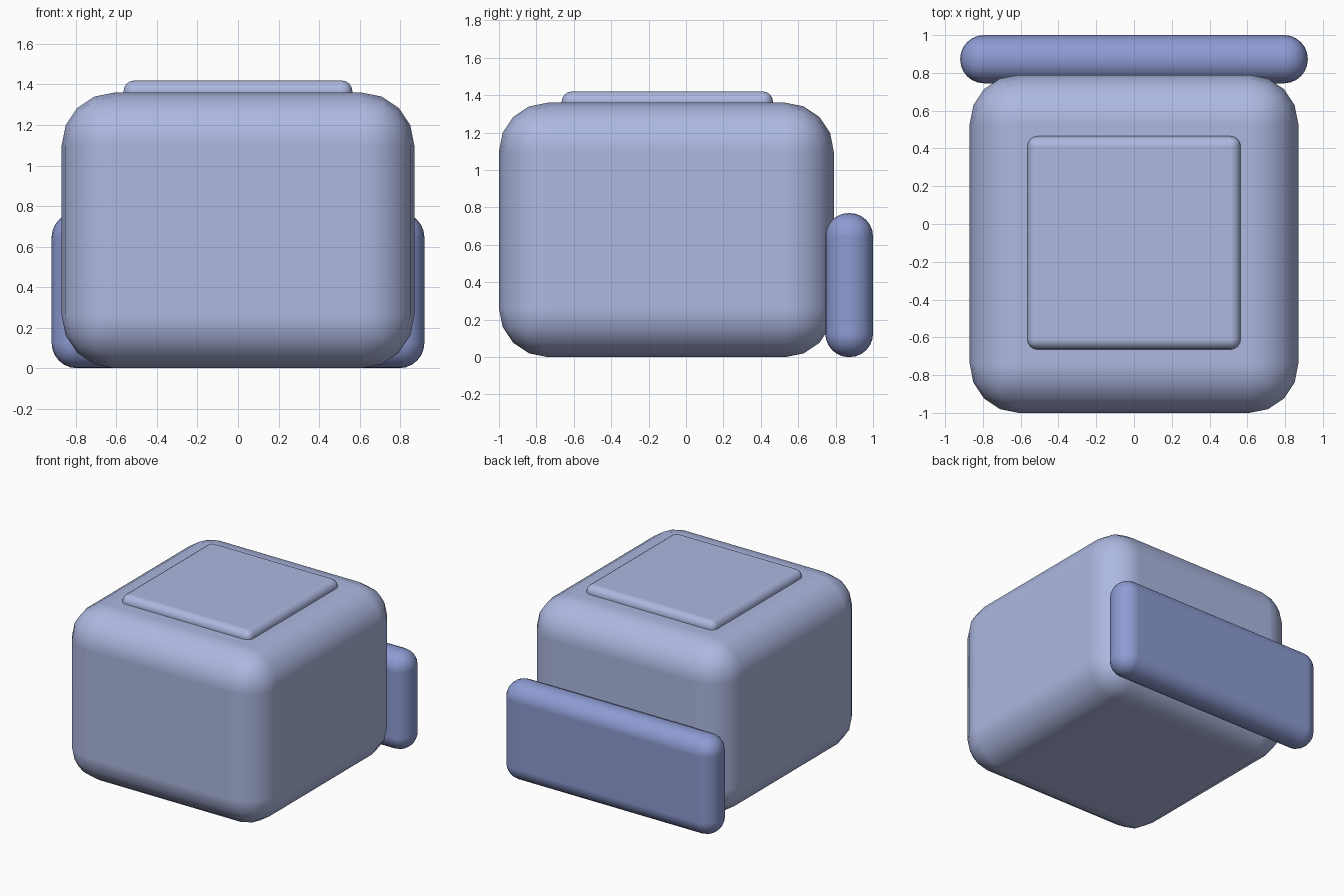
import bpy
import math
from mathutils import Vector

# Remove the default cube
cube = bpy.data.objects.get("Cube")
if cube:
    bpy.data.objects.remove(cube, do_unlink=True)


def make_material(name, rgb):
    mat = bpy.data.materials.new(name)
    mat.use_nodes = True
    color = (*rgb, 1.0)
    mat.diffuse_color = color
    mat.node_tree.nodes["Principled BSDF"].inputs["Base Color"].default_value = color
    return mat


def rounded_box(name, low, high, radius, segments, mat):
    """Box between two corners with evenly rounded edges."""
    low, high = Vector(low), Vector(high)
    bpy.ops.mesh.primitive_cube_add(size=1, location=(low + high) / 2)
    obj = bpy.context.object
    obj.name = name
    obj.scale = high - low
    bpy.ops.object.transform_apply(location=False, rotation=False, scale=True)
    obj.data.materials.append(mat)
    bpy.ops.object.shade_smooth()
    bevel = obj.modifiers.new("Rounded edges", "BEVEL")
    bevel.width = radius
    bevel.segments = segments
    bevel.limit_method = "ANGLE"
    bevel.angle_limit = math.radians(30)
    bevel.harden_normals = True
    return obj


pale_blue = make_material("pale blue", (0.42, 0.48, 0.75))
mid_blue = make_material("periwinkle blue", (0.27, 0.33, 0.65))

# Main block
rounded_box("body", (-0.87, -1.0, 0.0), (0.87, 0.79, 1.36), 0.26, 4, pale_blue)

# Thin pad half sunk into the top
rounded_box("top_pad", (-0.565, -0.665, 1.30), (0.565, 0.465, 1.42), 0.055, 4, pale_blue)

# Upright slab against the back
rounded_box("back_slab", (-0.92, 0.745, 0.0), (0.92, 1.0, 0.77), 0.125, 6, mid_blue)
